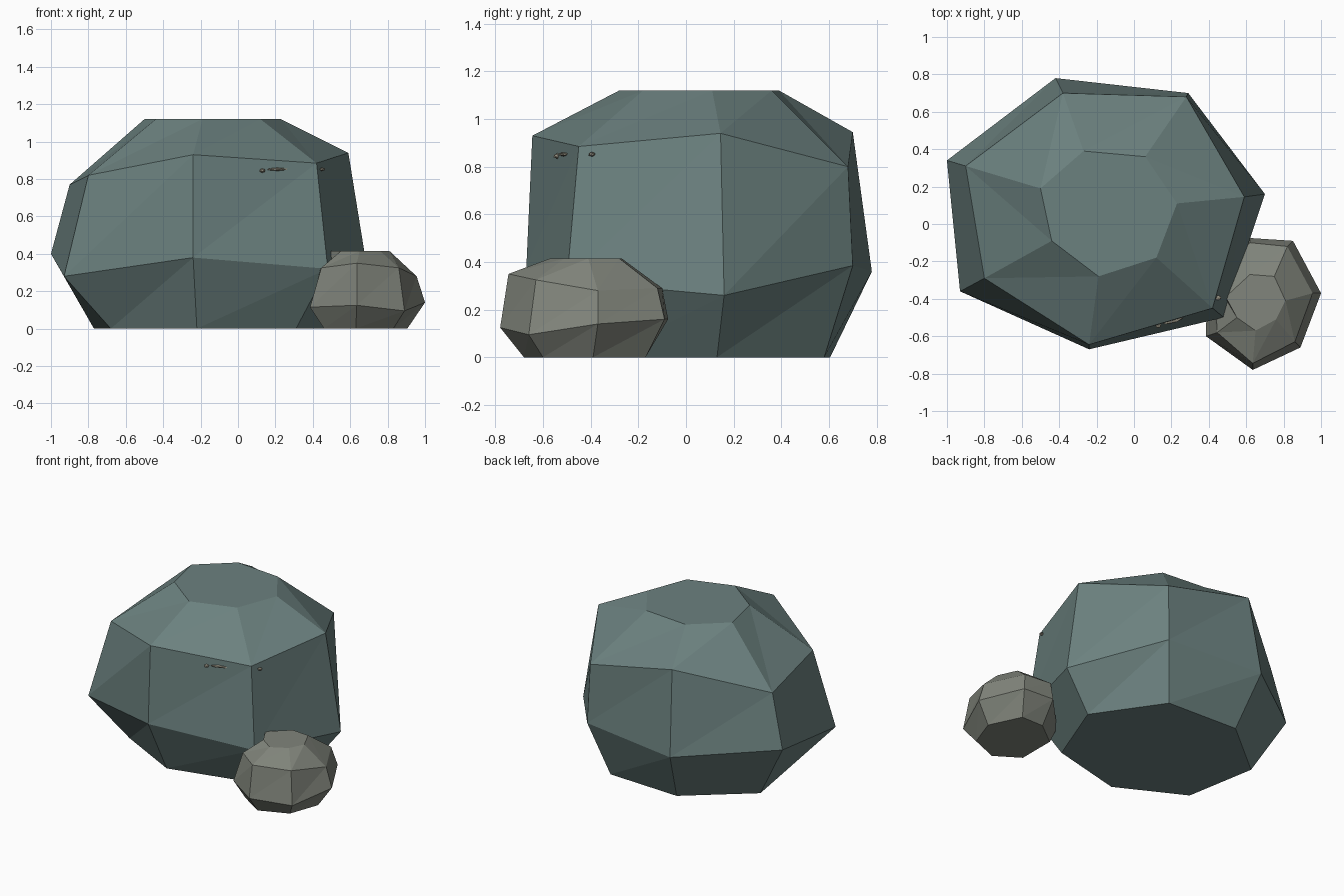
import bpy, bmesh
from mathutils import Matrix

if "Cube" in bpy.data.objects:
    bpy.data.objects.remove(bpy.data.objects["Cube"])


def material(name, rgb):
    m = bpy.data.materials.new(name)
    m.diffuse_color = (*rgb, 1)
    m.use_nodes = True
    m.node_tree.nodes["Principled BSDF"].inputs["Base Color"].default_value = m.diffuse_color
    return m


def finish(bm, name, mat):
    bmesh.ops.recalc_face_normals(bm, faces=bm.faces[:])
    me = bpy.data.meshes.new(name)
    bm.to_mesh(me)
    bm.free()
    me.materials.append(mat)
    ob = bpy.data.objects.new(name, me)
    bpy.context.collection.objects.link(ob)
    return ob


def rock(name, rings, mat):
    """Skin stacked rings with triangles, flat caps at both ends."""
    bm = bmesh.new()
    vs = [[bm.verts.new(p) for p in ring] for ring in rings]
    for a, b in zip(vs, vs[1:]):
        n = len(a)
        for i in range(n):
            j = (i + 1) % n
            bm.faces.new((a[i], a[j], b[j]))
            bm.faces.new((a[i], b[j], b[i]))
    bm.faces.new(vs[0][::-1])
    bm.faces.new(vs[-1])
    return finish(bm, name, mat)


def level(points, z):
    return [(x, y, z) for x, y in points]


slate = material("slate", (0.148, 0.22, 0.212))
stone = material("stone", (0.22, 0.235, 0.20))
chip = material("chip", (0.30, 0.28, 0.22))

# Large boulder: base, belly, shoulder and flat crown rings
rock("large_boulder", [
    level([(-.22, -.49), (.31, -.36), (.50, .13), (.19, .58),
           (-.35, .605), (-.77, .26), (-.68, -.25)], 0),
    [(-.24, -.67, .38), (.48, -.50, .32), (.70, .16, .26), (.29, .70, .385),
     (-.42, .78, .36), (-1, .34, .40), (-.93, -.36, .28)],
    [(-.24, -.645, .93), (.42, -.45, .885), (.59, .145, .94), (.28, .68, .80),
     (-.38, .70, .945), (-.90, .31, .77), (-.80, -.29, .82)],
    level([(-.19, -.28), (.12, -.18), (.23, .11), (.06, .36),
           (-.27, .39), (-.50, .19), (-.44, -.09)], 1.12),
], slate)

# Small boulder leaning on its front right side
rock("small_boulder", [
    level([(.63, -.68), (.83, -.60), (.905, -.39), (.80, -.17),
           (.63, -.17), (.46, -.30), (.46, -.57)], 0),
    [(.635, -.78, .125), (.89, -.66, .095), (1, -.37, .14), (.85, -.09, .16),
     (.62, -.075, .16), (.39, -.31, .13), (.385, -.60, .115)],
    [(.635, -.745, .35), (.86, -.63, .325), (.955, -.37, .28), (.82, -.12, .29),
     (.62, -.10, .29), (.43, -.30, .30), (.445, -.58, .325)],
    level([(.65, -.57), (.76, -.51), (.81, -.41), (.75, -.28),
           (.62, -.27), (.49, -.39), (.55, -.50)], .415),
], stone)

# Thin chips just breaking the surface of the large boulder
for name, loc, size, turn in (
        ("front_chip_long", (.21, -.513, .852), (.13, .035, .018), .29),
        ("front_chip_short", (.13, -.54, .845), (.035, .035, .024), .29),
        ("side_chip", (.45, -.395, .852), (.035, .03, .02), .2)):
    bm = bmesh.new()
    bmesh.ops.create_icosphere(bm, subdivisions=1, radius=.5, matrix=(
        Matrix.Translation(loc) @ Matrix.Rotation(turn, 4, "Z")
        @ Matrix.Diagonal((*size, 1))))
    finish(bm, name, chip)
